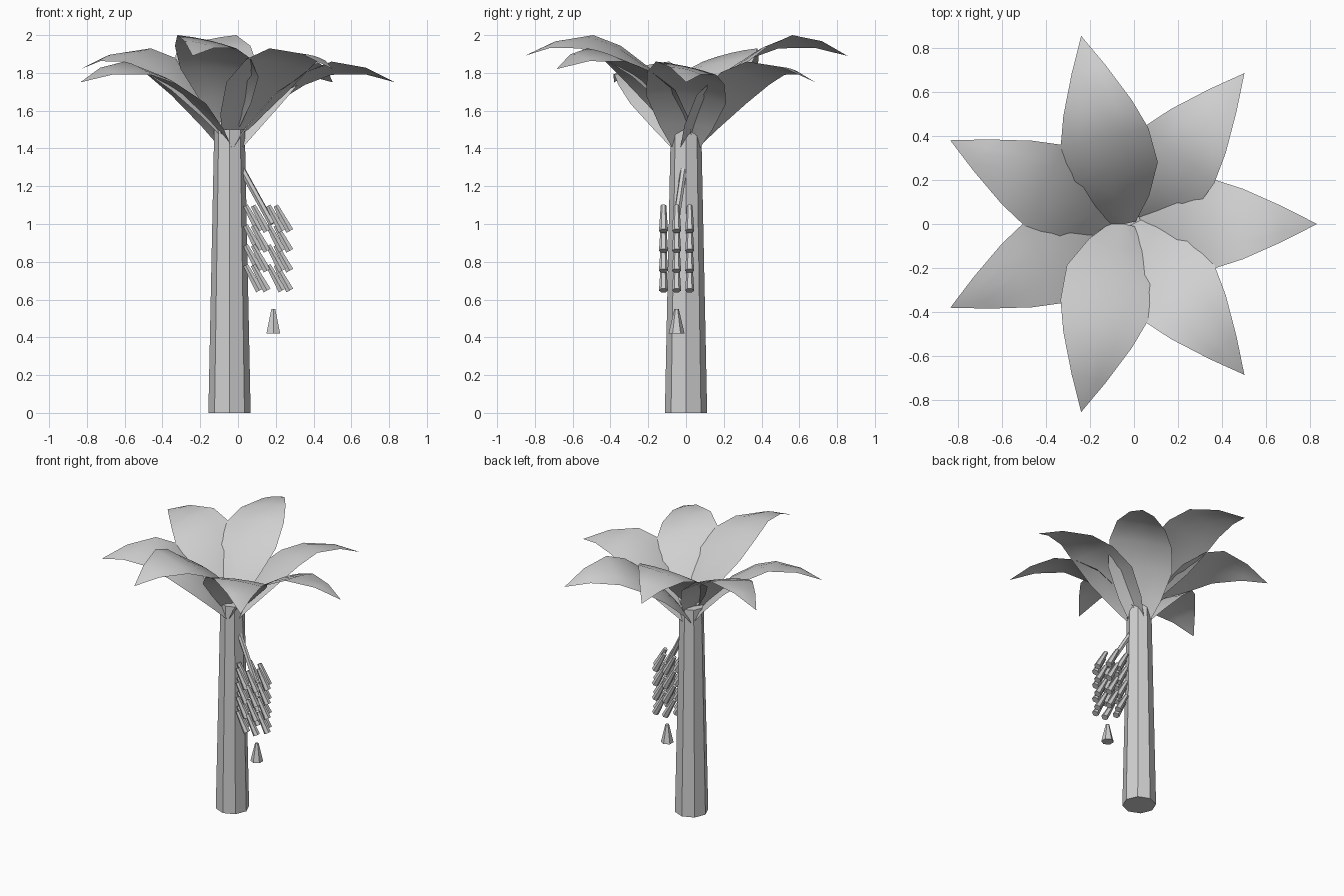
import bpy, bmesh, math
from mathutils import Vector, Matrix

cube = bpy.data.objects.get("Cube")
if cube:
    bpy.data.objects.remove(cube)

grey = bpy.data.materials.new("plain_grey")
grey.use_nodes = True
grey.diffuse_color = (0.63, 0.63, 0.63, 1)
grey.node_tree.nodes["Principled BSDF"].inputs["Base Color"].default_value = grey.diffuse_color

TRUNK_X = -0.045


def finish(bm, name, smooth=False):
    mesh = bpy.data.meshes.new(name)
    bm.to_mesh(mesh)
    bm.free()
    mesh.materials.append(grey)
    for p in mesh.polygons:
        p.use_smooth = smooth
    obj = bpy.data.objects.new(name, mesh)
    bpy.context.collection.objects.link(obj)
    return obj


def taper(name, start, end, r_start, r_end, sides, spin=0.0):
    """Tapered prism running from start to end."""
    a, b = Vector(start), Vector(end)
    axis = b - a
    turn = axis.to_track_quat('Z', 'Y').to_matrix().to_4x4()
    bm = bmesh.new()
    bmesh.ops.create_cone(bm, cap_ends=True, segments=sides, radius1=r_start,
                          radius2=r_end, depth=axis.length,
                          matrix=Matrix.Translation((a + b) / 2) @ turn
                          @ Matrix.Rotation(spin, 4, 'Z'))
    return finish(bm, name)


# Leaf stations: distance out, half width, midrib height, edge height, side tilt
STATIONS = [(0.0, 0.055, 1.405, 1.375, 0.0), (0.10, 0.14, 1.53, 1.51, 0.01),
            (0.24, 0.212, 1.685, 1.66, 0.022), (0.40, 0.205, 1.785, 1.77, 0.033),
            (0.54, 0.16, 1.835, 1.825, 0.035), (0.72, 0.08, 1.82, 1.81, 0.018)]
TIP = (0.877, 0, 1.75)


def leaf(name, angle, lift):
    """Arching, gently twisted leaf blade ending in a point."""
    bm = bmesh.new()
    rows = []
    for out, half, mid, edge, tilt in STATIONS:
        rows.append([bm.verts.new((out, half * s, mid + (edge - mid) * s * s - tilt * s))
                     for s in (-1, -0.5, 0, 0.5, 1)])
    for low, high in zip(rows, rows[1:]):
        for i in range(4):
            bm.faces.new((low[i], high[i], high[i + 1], low[i + 1]))
    tip = bm.verts.new(TIP)
    for i in range(4):
        bm.faces.new((rows[-1][i], tip, rows[-1][i + 1]))
    place = Matrix.Translation((TRUNK_X, 0, lift)) @ Matrix.Rotation(angle, 4, 'Z')
    bmesh.ops.transform(bm, matrix=place, verts=bm.verts)
    return finish(bm, name, smooth=True)


# Trunk
taper("trunk", (TRUNK_X, 0, 0), (TRUNK_X, 0, 1.5), 0.112, 0.081, 8)

# Crown: seven leaves at three repeating heights
for i in range(7):
    leaf(f"leaf_{i + 1}", -i * math.tau / 7, 0.07 * (i % 3))

# Fruit stalk
taper("fruit_stalk", (0.02, -0.012, 1.29), (0.18, -0.055, 1.0), 0.018, 0.018, 6, math.pi / 6)

# Fruit bunch: four rings of six slanted fruits
for row in range(4):
    for n in range(6):
        a = n * math.tau / 6
        c = Vector((0.157 + 0.08 * math.cos(a), -0.05 + 0.08 * math.sin(a), 1.03 - 0.105 * row))
        slant = Vector((0.037, 0, -0.067))
        taper(f"fruit_{row + 1}_{n + 1}", c - slant, c + slant, 0.015, 0.024, 6, math.pi / 6)

# Hanging flower bud
taper("flower_bud", (0.187, -0.05, 0.42), (0.187, -0.05, 0.55), 0.042, 0.012, 6)
